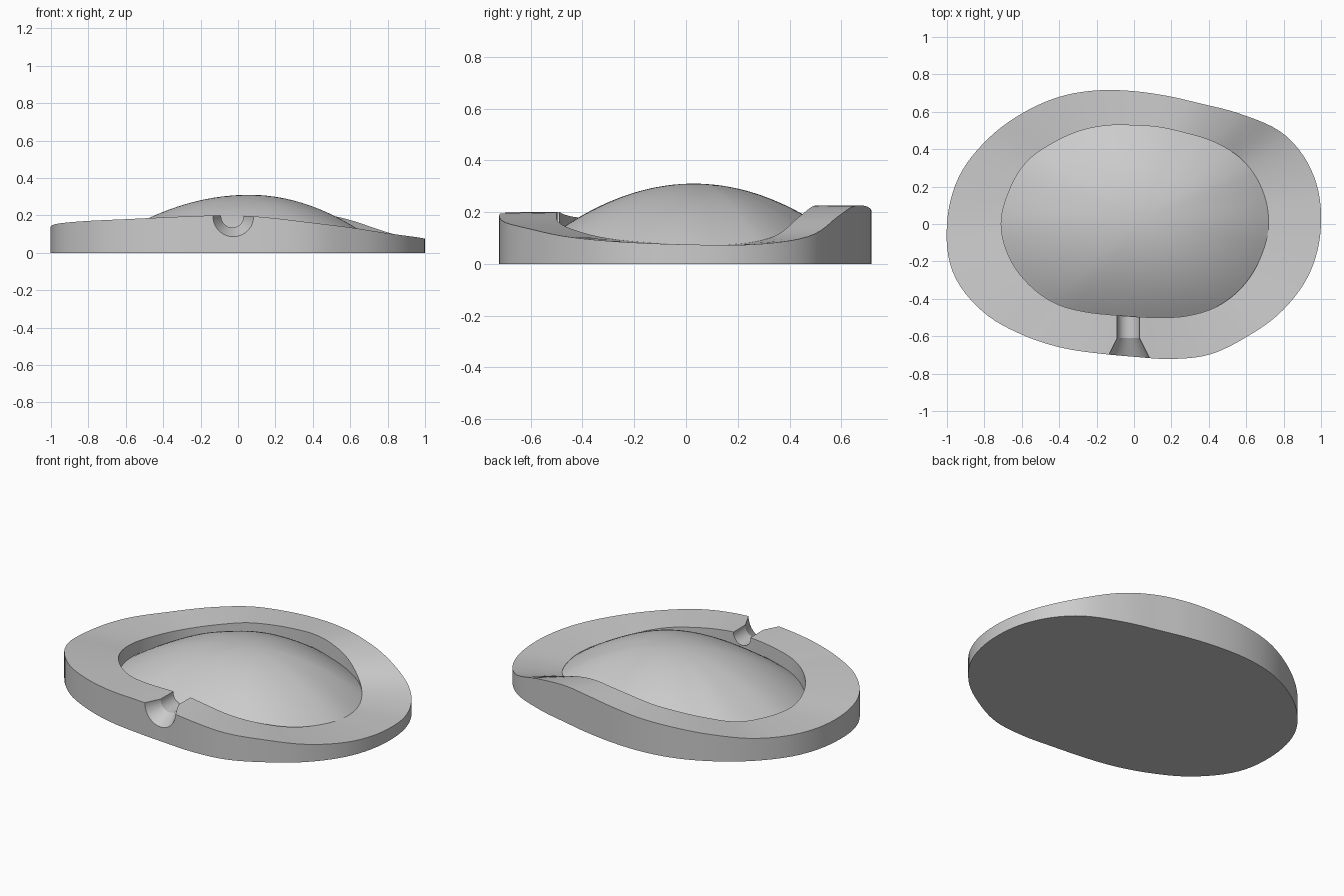
import bpy, bmesh
from math import sin, cos, tau, radians, floor

default_cube = bpy.data.objects.get("Cube")
if default_cube:
    bpy.data.objects.remove(default_cube, do_unlink=True)

SEGMENTS = 144
DOME_RINGS = 20

# Polar profiles in thousandths, one value every 15 degrees starting at +x
outer_radius = [1000, 995, 940, 825, 740, 708, 710, 740, 787, 840, 905, 970,
                1000, 1002, 935, 840, 765, 717, 710, 747, 806, 853, 920, 977]
inner_radius = [720, 710, 675, 615, 560, 535, 527, 545, 575, 612, 663, 690,
                710, 690, 648, 598, 540, 502, 495, 518, 567, 625, 670, 700]
rim_height = [75, 75, 105, 180, 220, 225, 215, 200, 185, 160, 135, 130,
              135, 155, 170, 180, 190, 198, 200, 185, 160, 135, 105, 85]


def sample(profile, angle):
    """Smooth periodic interpolation of a polar profile."""
    count = len(profile)
    position = angle / tau * count
    i = floor(position)
    u = position - i
    a, b, c, d = (profile[(i + k) % count] for k in (-1, 0, 1, 2))
    value = b + u / 2 * (c - a + u * (2 * a - 5 * b + 4 * c - d
                                      + u * (3 * (b - c) + d - a)))
    return value / 1000


def bridge(bm, lower, upper):
    """Join two closed rings of vertices with quads."""
    count = len(lower)
    for i in range(count):
        j = (i + 1) % count
        bm.faces.new((lower[i], lower[j], upper[j], upper[i]))


def finish(bm, name, material):
    """Turn the bmesh into a named object."""
    bmesh.ops.recalc_face_normals(bm, faces=bm.faces)
    mesh = bpy.data.meshes.new(name)
    bm.to_mesh(mesh)
    bm.free()
    mesh.materials.append(material)
    obj = bpy.data.objects.new(name, mesh)
    bpy.context.collection.objects.link(obj)
    return obj


# Single matte grey
grey = bpy.data.materials.new("matte_grey")
grey.use_nodes = True
grey.diffuse_color = (0.6, 0.6, 0.6, 1)
grey.node_tree.nodes["Principled BSDF"].inputs["Base Color"].default_value = grey.diffuse_color

# Mould body: base, wavy outer wall, sloping rim, recess wall and dome
bm = bmesh.new()
apex = bm.verts.new((0.06, 0.03, 0.31))
base, rim_outer, rim_inner, = [], [], []
dome = [[] for _ in range(DOME_RINGS)]
for s in range(SEGMENTS):
    angle = tau * s / SEGMENTS
    cx, cy = cos(angle), sin(angle)
    out, inn = sample(outer_radius, angle), sample(inner_radius, angle)
    height = sample(rim_height, angle)
    base.append(bm.verts.new((out * cx, out * cy, 0)))
    rim_outer.append(bm.verts.new((out * cx, out * cy, height)))
    rim_inner.append(bm.verts.new((inn * cx, inn * cy, height)))
    # The dome's foot sits below the rim, higher at front and back
    foot = 0.065 + 0.01 * cx + (0.08 if cy > 0 else 0.06) * cy * cy
    foot = min(foot, height - 0.002)
    for k, ring in enumerate(dome):
        t = 1 - k / DOME_RINGS
        ring.append(bm.verts.new((apex.co.x + t * (inn * cx - apex.co.x),
                                  apex.co.y + t * (inn * cy - apex.co.y),
                                  foot + (apex.co.z - foot) * (1 - t * t))))
rings = [base, rim_outer, rim_inner] + dome
for lower, upper in zip(rings, rings[1:]):
    bridge(bm, lower, upper)
for s in range(SEGMENTS):
    bm.faces.new((dome[-1][s], dome[-1][(s + 1) % SEGMENTS], apex))
bm.faces.new(base)
body = finish(bm, "mould_body", grey)

# Pouring channel cutter: flared mouth leading to a straight bore
bm = bmesh.new()
rings = []
for y, radius in ((-0.8, 0.155), (-0.61, 0.06), (-0.485, 0.06)):
    rings.append([bm.verts.new((-0.03 + radius * cos(tau * i / 48), y,
                                0.195 + radius * sin(tau * i / 48)))
                  for i in range(48)])
for lower, upper in zip(rings, rings[1:]):
    bridge(bm, lower, upper)
bm.faces.new(rings[0])
bm.faces.new(rings[-1])
cutter = finish(bm, "channel_cutter", grey)
cutter.hide_render = True

# Cut the channel, then discard the cutter
cut = body.modifiers.new("pouring_channel", "BOOLEAN")
cut.operation = "DIFFERENCE"
cut.solver = "EXACT"
cut.object = cutter
bpy.ops.object.select_all(action="DESELECT")
body.select_set(True)
bpy.context.view_layer.objects.active = body
bpy.ops.object.modifier_apply(modifier=cut.name)
bpy.data.objects.remove(cutter, do_unlink=True)
bpy.ops.object.shade_smooth_by_angle(angle=radians(25))
